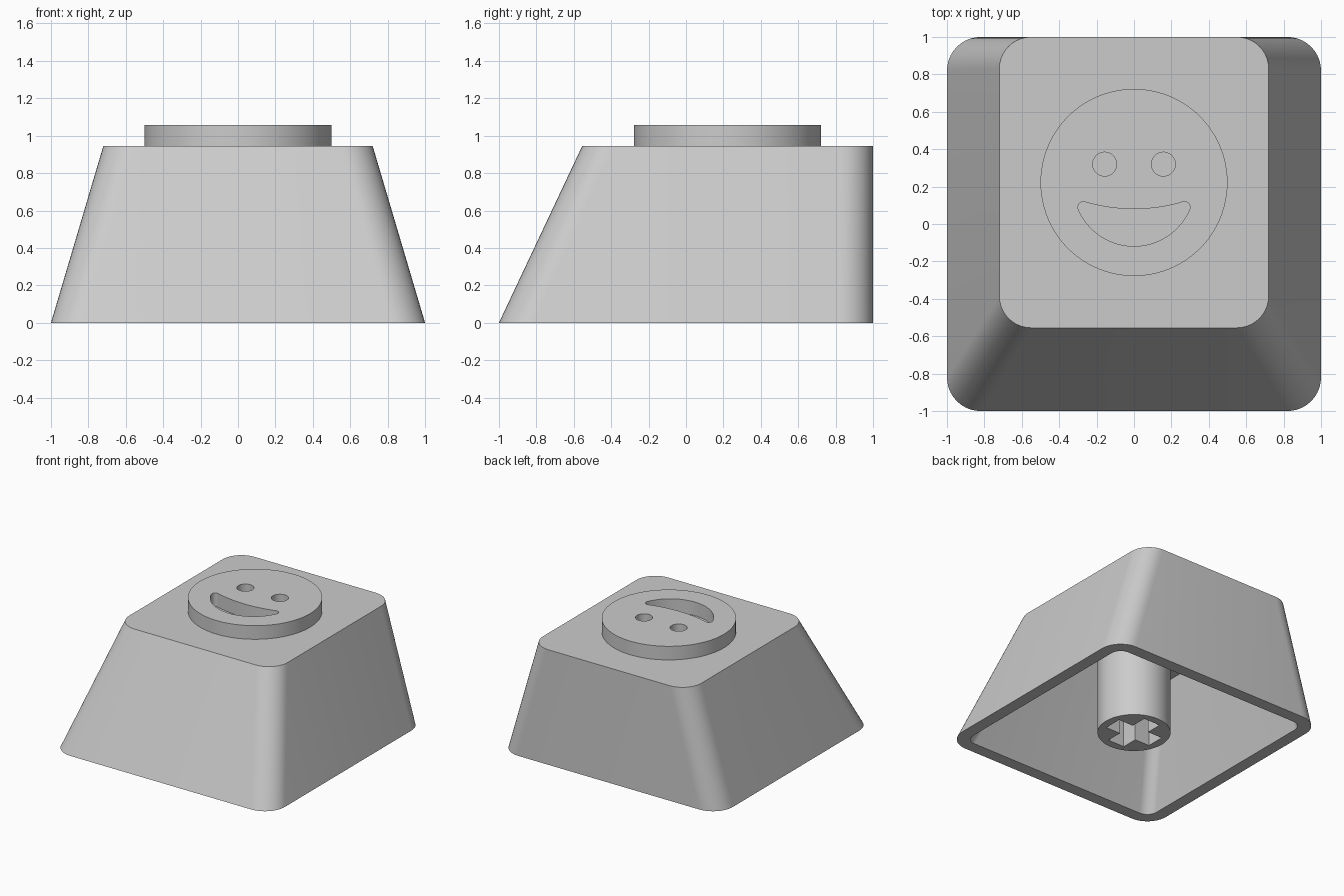
import bpy
import bmesh
from math import sin, cos, pi, radians, atan2, hypot

cube = bpy.data.objects.get("Cube")
if cube:
    bpy.data.objects.remove(cube, do_unlink=True)

grey = bpy.data.materials.new("light_grey_plastic")
grey.use_nodes = True
GREY = (0.6, 0.6, 0.6, 1.0)
grey.diffuse_color = GREY
grey.node_tree.nodes["Principled BSDF"].inputs["Base Color"].default_value = GREY


def arc(cx, cy, r, start, end, steps):
    """Points along an arc, angles in degrees."""
    angles = [radians(start + (end - start) * i / steps) for i in range(steps + 1)]
    return [(cx + r * cos(a), cy + r * sin(a)) for a in angles]


def circle(cx, cy, r, steps=64):
    return arc(cx, cy, r, 0, 360, steps)[:-1]


def rounded_rect(x, y0, y1, r):
    """Rounded rectangle from -x to x and y0 to y1."""
    corners = [(x - r, y1 - r), (r - x, y1 - r), (r - x, y0 + r), (x - r, y0 + r)]
    pts = []
    for i, (cx, cy) in enumerate(corners):
        pts += arc(cx, cy, r, 90 * i, 90 * i + 90, 10)
    return pts


def loft(name, sections):
    """Closed skin through (outline, z) sections, capped at both ends."""
    bm = bmesh.new()
    rings = [[bm.verts.new((x, y, z)) for x, y in pts] for pts, z in sections]
    n = len(rings[0])
    for low, high in zip(rings, rings[1:]):
        for i in range(n):
            j = (i + 1) % n
            bm.faces.new((low[i], low[j], high[j], high[i]))
    bm.faces.new(rings[0][::-1])
    bm.faces.new(rings[-1])
    bmesh.ops.recalc_face_normals(bm, faces=bm.faces)
    mesh = bpy.data.meshes.new(name)
    bm.to_mesh(mesh)
    bm.free()
    mesh.materials.append(grey)
    obj = bpy.data.objects.new(name, mesh)
    bpy.context.collection.objects.link(obj)
    return obj


def prism(name, outline, z0, z1):
    return loft(name, [(outline, z0), (outline, z1)])


def activate(obj):
    bpy.ops.object.select_all(action='DESELECT')
    obj.select_set(True)
    bpy.context.view_layer.objects.active = obj


def cut(obj, cutters):
    """Subtract the cutters and discard them."""
    activate(obj)
    for cutter in cutters:
        mod = obj.modifiers.new("cut", 'BOOLEAN')
        mod.operation = 'DIFFERENCE'
        mod.solver = 'EXACT'
        mod.object = cutter
        bpy.ops.object.modifier_apply(modifier=mod.name)
        bpy.data.objects.remove(cutter, do_unlink=True)


def smooth(obj):
    activate(obj)
    bpy.ops.object.shade_smooth_by_angle(angle=radians(30))


# Hollow tapered shell: up the outside is the last section, down the inside the first
TOP = 0.945
shell = loft("keycap_shell", [
    (rounded_rect(0.63, -0.46, 0.9, 0.09), 0.84),
    (rounded_rect(0.9, -0.9, 0.9, 0.09), 0),
    (rounded_rect(1, -1, 1, 0.18), 0),
    (rounded_rect(0.72, -0.555, 1, 0.17), TOP),
])
smooth(shell)

# Raised round badge with eye and mouth openings
BADGE_Y = 0.222
badge = prism("face_badge", circle(0, BADGE_Y, 0.5, 96), TOP - 0.005, 1.057)
eyes = [prism("eye_cutter", circle(s * 0.157, 0.32, 0.064, 40), 0.9, 1.2) for s in (-1, 1)]

# Smile outline: lower arc, rounded tips, shallow upper arc
tip_x, tip_y, tip_r = 0.27, 0.09, 0.03
low_y, low_r = 0.205, 0.325
high_y, high_r = 1.01, 0.93
lean = atan2(tip_y - low_y, tip_x) * 180 / pi
rise = atan2(tip_y - high_y, tip_x) * 180 / pi
reach = hypot(tip_x, tip_y - low_y) + tip_r
smile = arc(0, low_y, reach, -180 - lean, lean, 40)
smile += arc(tip_x, tip_y, tip_r, lean, rise + 180, 10)[1:]
smile += arc(0, high_y, high_r, rise, -180 - rise, 24)[1:]
smile += arc(-tip_x, tip_y, tip_r, -rise, 180 - lean, 10)[1:-1]
cut(badge, eyes + [prism("mouth_cutter", smile, 0.9, 1.2)])
smooth(badge)

# Mounting stem with a cross-shaped socket
stem = prism("mounting_stem", circle(0, 0, 0.275), 0, 0.86)
L, W = 0.21, 0.075
cross = []
for quarter in range(4):
    c, s = round(cos(quarter * pi / 2)), round(sin(quarter * pi / 2))
    cross += [(c * x - s * y, s * x + c * y) for x, y in ((L, -W), (L, W), (W, W))]
cut(stem, [prism("socket_cutter", cross, -0.1, 0.45)])
smooth(stem)
